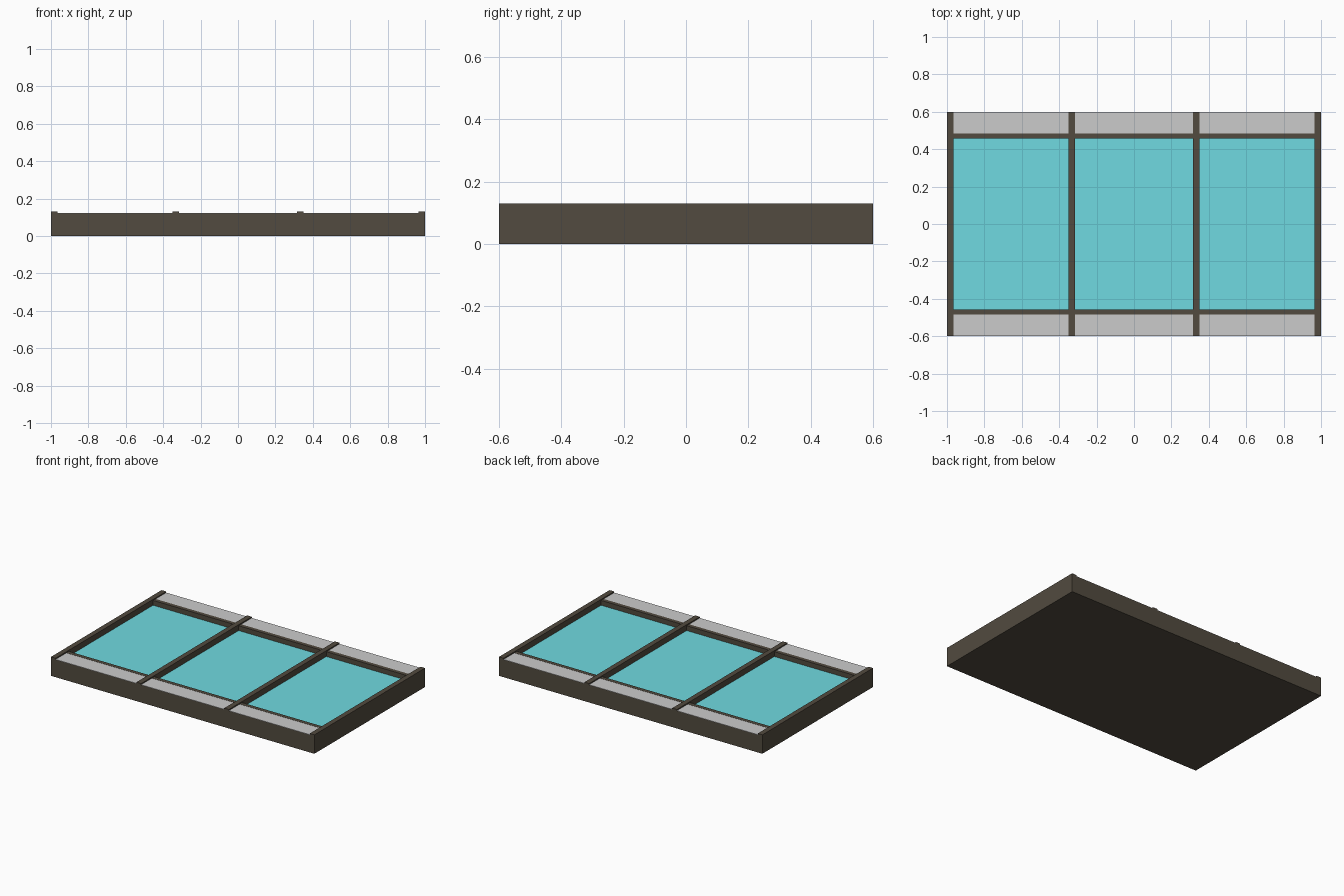
import bpy

if "Cube" in bpy.data.objects:
    bpy.data.objects.remove(bpy.data.objects["Cube"])


def material(name, rgb):
    m = bpy.data.materials.new(name)
    m.diffuse_color = (*rgb, 1)
    m.use_nodes = True
    m.node_tree.nodes["Principled BSDF"].inputs["Base Color"].default_value = m.diffuse_color
    return m


BROWN = material("dark_frame", (0.085, 0.07, 0.05))
TEAL = material("teal_glass", (0.16, 0.70, 0.75))


def box(name, x0, x1, y0, y1, z0, z1, mat=None):
    bpy.ops.mesh.primitive_cube_add(
        size=1, location=((x0 + x1) / 2, (y0 + y1) / 2, (z0 + z1) / 2))
    o = bpy.context.object
    o.name = name
    o.scale = (x1 - x0, y1 - y0, z1 - z0)
    bpy.ops.object.transform_apply(location=False, rotation=False, scale=True)
    if mat:
        o.data.materials.append(mat)
    return o


W = 0.035           # rib width
GLASS_Z = 0.09      # recessed glass level
DECK_Z = 0.122      # end strip level
RIB_Z = 0.13
ribs = [(-1, -1 + W), (-0.333 - W / 2, -0.333 + W / 2),
        (0.333 - W / 2, 0.333 + W / 2), (1 - W, 1)]

# Full-depth ribs running front to back
for i, (a, b) in enumerate(ribs):
    box(f"rib_{i}", a, b, -0.6, 0.6, 0, RIB_Z, BROWN)

# Three bays between the ribs
for i in range(3):
    a, b = ribs[i][1], ribs[i + 1][0]
    box(f"bay_base_{i}", a, b, -0.457, 0.457, 0, GLASS_Z - 0.005, BROWN)
    box(f"glass_{i}", a, b, -0.457, 0.457, GLASS_Z - 0.005, GLASS_Z, TEAL)
    for side, s in (("front", -1), ("back", 1)):
        y0, y1 = sorted((s * 0.457, s * 0.6))
        box(f"{side}_beam_{i}", a, b, y0, y1, 0, DECK_Z - 0.002, BROWN)
        y0, y1 = sorted((s * 0.457, s * 0.484))
        box(f"{side}_trim_{i}", a, b, y0, y1, DECK_Z - 0.002, DECK_Z + 0.001, BROWN)
        y0, y1 = sorted((s * 0.484, s * 0.6))
        box(f"{side}_strip_{i}", a, b, y0, y1, DECK_Z - 0.002, DECK_Z)
